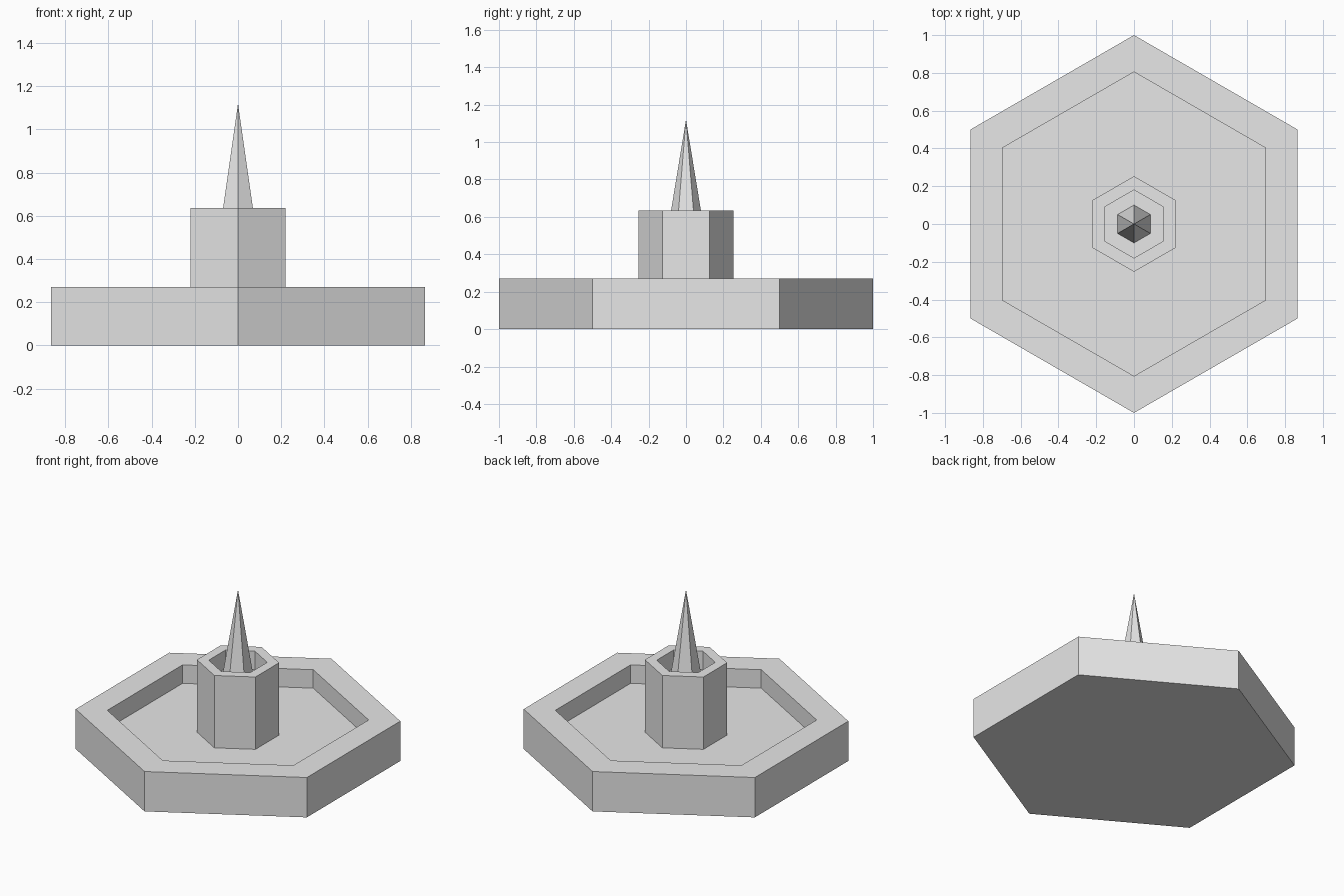
import bpy
import bmesh
from math import sin, cos, tau

SIDES = 6

cube = bpy.data.objects.get("Cube")
if cube:
    bpy.data.objects.remove(cube, do_unlink=True)

# Single stone colour
stone = bpy.data.materials.new("grey_stone")
stone.use_nodes = True
colour = (0.8, 0.8, 0.8, 1.0)
stone.diffuse_color = colour
stone.node_tree.nodes["Principled BSDF"].inputs["Base Color"].default_value = colour


def hex_solid(name, profile):
    """Turn a (radius, height) profile into a closed six-sided solid with flat ends."""
    bm = bmesh.new()
    rings = []
    for radius, z in profile:
        if radius == 0:
            rings.append([bm.verts.new((0, 0, z))])
        else:
            rings.append([bm.verts.new((radius * sin(tau * i / SIDES),
                                        radius * cos(tau * i / SIDES), z))
                          for i in range(SIDES)])
    for low, high in zip(rings, rings[1:]):
        for i in range(SIDES):
            j = (i + 1) % SIDES
            if len(high) == 1:
                bm.faces.new((low[i], low[j], high[0]))
            else:
                bm.faces.new((low[i], low[j], high[j], high[i]))
    for end in (rings[0], rings[-1]):
        if len(end) > 1:
            bm.faces.new(end)
    bmesh.ops.recalc_face_normals(bm, faces=bm.faces)
    mesh = bpy.data.meshes.new(name)
    bm.to_mesh(mesh)
    bm.free()
    mesh.materials.append(stone)
    obj = bpy.data.objects.new(name, mesh)
    bpy.context.collection.objects.link(obj)
    return obj


# Wide basin with a raised rim
hex_solid("basin", [(1, 0), (1, 0.27), (0.805, 0.27), (0.805, 0.145)])

# Central column with a hollowed top, its foot sunk into the basin floor
hex_solid("column", [(0.253, 0.1), (0.253, 0.635), (0.18, 0.635), (0.18, 0.51)])

# Pointed spout rising from the hollow
hex_solid("spout", [(0.101, 0.505), (0, 1.12)])
